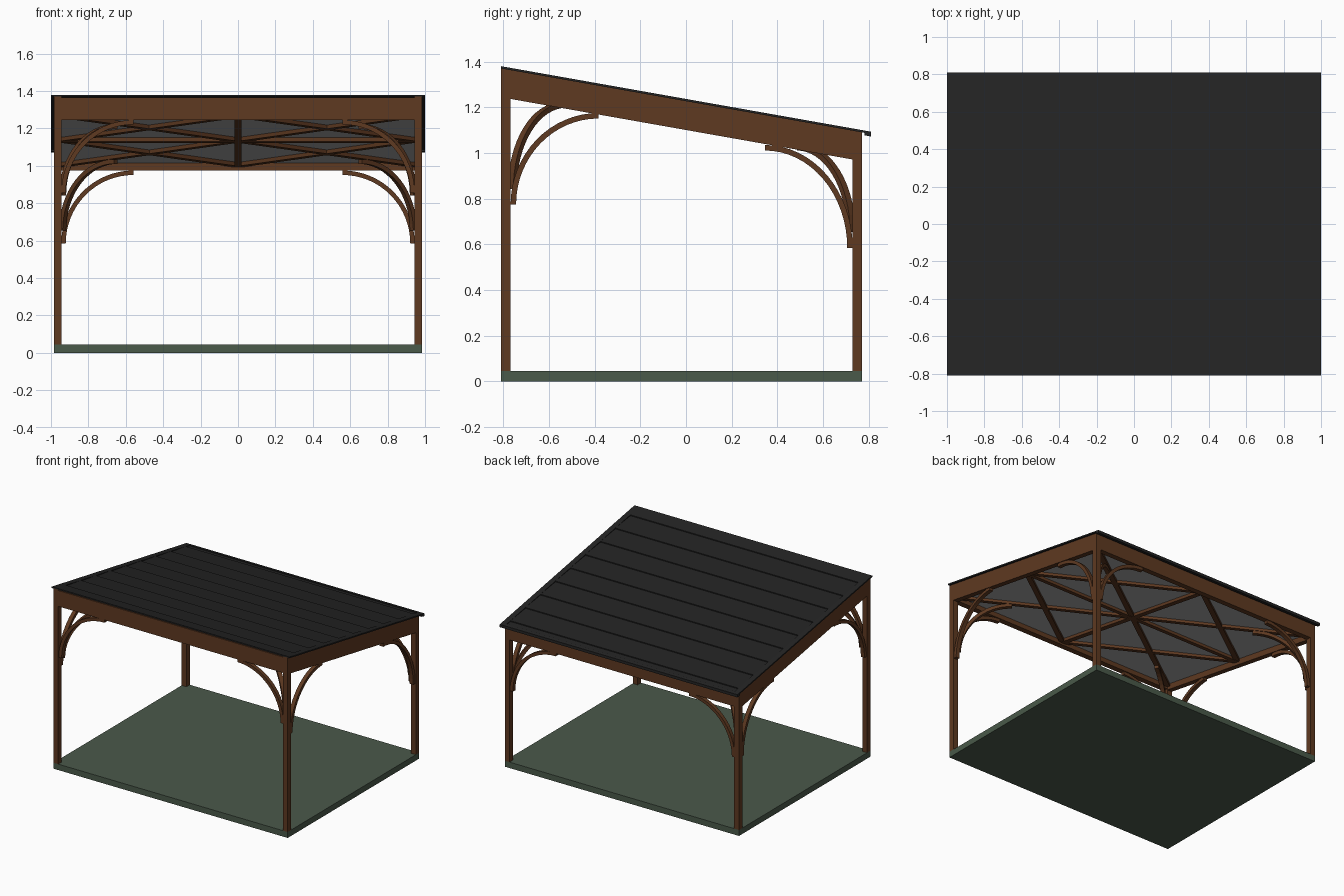
import bpy, bmesh, math
from mathutils import Vector

if "Cube" in bpy.data.objects:
    bpy.data.objects.remove(bpy.data.objects["Cube"])


def material(name, rgb):
    m = bpy.data.materials.new(name)
    m.diffuse_color = (*rgb, 1)
    m.use_nodes = True
    m.node_tree.nodes["Principled BSDF"].inputs["Base Color"].default_value = m.diffuse_color
    return m


WOOD = material("brown wood", (0.112, 0.041, 0.015))
ROOF = material("roof black", (0.017, 0.017, 0.017))
CEIL = material("ceiling grey", (0.42, 0.42, 0.42))
BASE = material("base green", (0.068, 0.1, 0.068))
SLOPE = 0.177


def roof_z(y):
    return 1.38 - SLOPE * (y + 0.81)


def ceil_z(y):
    return 1.015 - SLOPE * (y - 0.73)


def build(name, mat, solids):
    """Each solid is a profile (list of 3D points) and the vector it is extruded along."""
    bm = bmesh.new()
    for pts, vec in solids:
        f = bm.faces.new([bm.verts.new(p) for p in pts])
        ext = bmesh.ops.extrude_face_region(bm, geom=[f], use_keep_orig=True)
        new = [g for g in ext["geom"] if isinstance(g, bmesh.types.BMVert)]
        bmesh.ops.translate(bm, verts=new, vec=vec)
    bmesh.ops.recalc_face_normals(bm, faces=bm.faces)
    me = bpy.data.meshes.new(name)
    bm.to_mesh(me)
    bm.free()
    me.materials.append(mat)
    ob = bpy.data.objects.new(name, me)
    bpy.context.collection.objects.link(ob)
    return ob


def along_x(yz, x0, x1):
    return [Vector((x0, y, z)) for y, z in yz], Vector((x1 - x0, 0, 0))


def box(x0, x1, y0, y1, z0, z1):
    return along_x([(y0, z0), (y1, z0), (y1, z1), (y0, z1)], x0, x1)


def sloped(x0, x1, y0, y1, zf, lo, hi):
    return along_x([(y0, zf(y0) + lo), (y1, zf(y1) + lo),
                    (y1, zf(y1) + hi), (y0, zf(y0) + hi)], x0, x1)


# Base slab
build("base_slab", BASE, [box(-0.985, 0.985, -0.81, 0.77, 0, 0.045)])

# Posts and side beams
for side, s in (("left", -1), ("right", 1)):
    x0, x1 = sorted((s * 0.945, s * 0.985))
    build(f"front_{side}_post", WOOD, [box(x0, x1, -0.81, -0.768, 0.045, 1.27)])
    build(f"back_{side}_post", WOOD, [box(x0, x1, 0.73, 0.77, 0.045, 1.0)])
    build(f"{side}_beam", WOOD, [sloped(x0, x1, -0.81, 0.77, roof_z, -0.136, -0.009)])

# Front beam of two boards, and back beam
build("front_lower_beam", WOOD, [box(-0.945, 0.945, -0.81, -0.768, 1.245, 1.31)])
build("front_upper_beam", WOOD, [box(-0.945, 0.945, -0.81, -0.768, 1.31, 1.365)])
build("back_beam", WOOD, [box(-0.945, 0.945, 0.73, 0.77, 0.974, 1.09)])

# Roof: flat borders around lapped planks, with a lip on the low edge
STEP = 0.007
laps = [-0.70 + 0.18 * i for i in range(9)]
top = [(-0.81, roof_z(-0.81))]
for y in laps:
    top += [(y, roof_z(y)), (y, roof_z(y) - STEP)]
top += [(0.785, roof_z(0.785) - STEP * 0.75), (0.785, roof_z(0.785)), (0.81, roof_z(0.81))]
bottom = [(0.81, roof_z(0.81) - 0.01), (-0.81, roof_z(-0.81) - 0.01)]
build("roof_sheet", ROOF, [
    along_x(top + bottom, -0.958, 0.958),
    sloped(-1, -0.958, -0.81, 0.81, roof_z, -0.01, 0),
    sloped(0.958, 1, -0.81, 0.81, roof_z, -0.01, 0)])
build("roof_back_lip", ROOF, [sloped(-1, 1, 0.782, 0.81, roof_z, -0.021, -0.009)])

# Ceiling panel
build("ceiling_panel", CEIL, [sloped(-0.946, 0.946, -0.769, 0.731, ceil_z, 0, 0.01)])


# Ceiling lattice
def strut(a, b, depth, width=0.038):
    a, b = Vector(a), Vector(b)
    d = (b - a).normalized()
    n = Vector((-d.y, d.x)) * width / 2
    pts = [Vector((p.x, p.y, ceil_z(p.y) - depth)) for p in (a + n, b + n, b - n, a - n)]
    return pts, Vector((0, 0, depth + 0.004))


X, YF, YB, YM = 0.95, -0.77, 0.735, -0.02
build("ceiling_cross_beams", WOOD, [
    strut((0, YF), (0, YB), 0.022), strut((-X, YM), (X, YM), 0.022)])
build("ceiling_diagonals", WOOD, [
    strut((-X, YF), (X, YB), 0.02), strut((-X, YB), (X, YF), 0.02)])
build("ceiling_diamond", WOOD, [
    strut((sx * X, YM), (0, y), 0.02) for sx in (-1, 1) for y in (YF, YB)])


# Curved corner braces: quarter-ellipse bands
def brace(foot, direction, z0, reach, rise, width=0.03, thick=0.024, n=16):
    d = Vector((*direction, 0)).normalized()
    side = Vector((-d.y, d.x, 0)) * width
    start = Vector((*foot, z0)) - side / 2

    def arc(t):
        return [start + d * (reach - (reach - t) * math.cos(a))
                + Vector((0, 0, (rise - t) * math.sin(a)))
                for a in (i * math.pi / 2 / n for i in range(n + 1))]
    return arc(0) + arc(thick)[::-1], side


for side, s in (("left", -1), ("right", 1)):
    for end, yc, yin, sy, zx, zy, rise_y, zd in (
            ("front", -0.789, -0.768, 1, 0.855, 0.775, 0.40, 0.842),
            ("back", 0.75, 0.73, -1, 0.585, 0.585, 0.45, 0.655)):
        build(f"{end}_{side}_beam_brace", WOOD,
              [brace((s * 0.945, yc), (-s, 0), zx, 0.385, 0.39)])
        build(f"{end}_{side}_side_brace", WOOD,
              [brace((s * 0.965, yin), (0, sy), zy, 0.385, rise_y)])
        build(f"{end}_{side}_diagonal_brace", WOOD,
              [brace((s * 0.947, yin), (-s * X, sy * 0.75), zd, 0.375, 0.38)])
